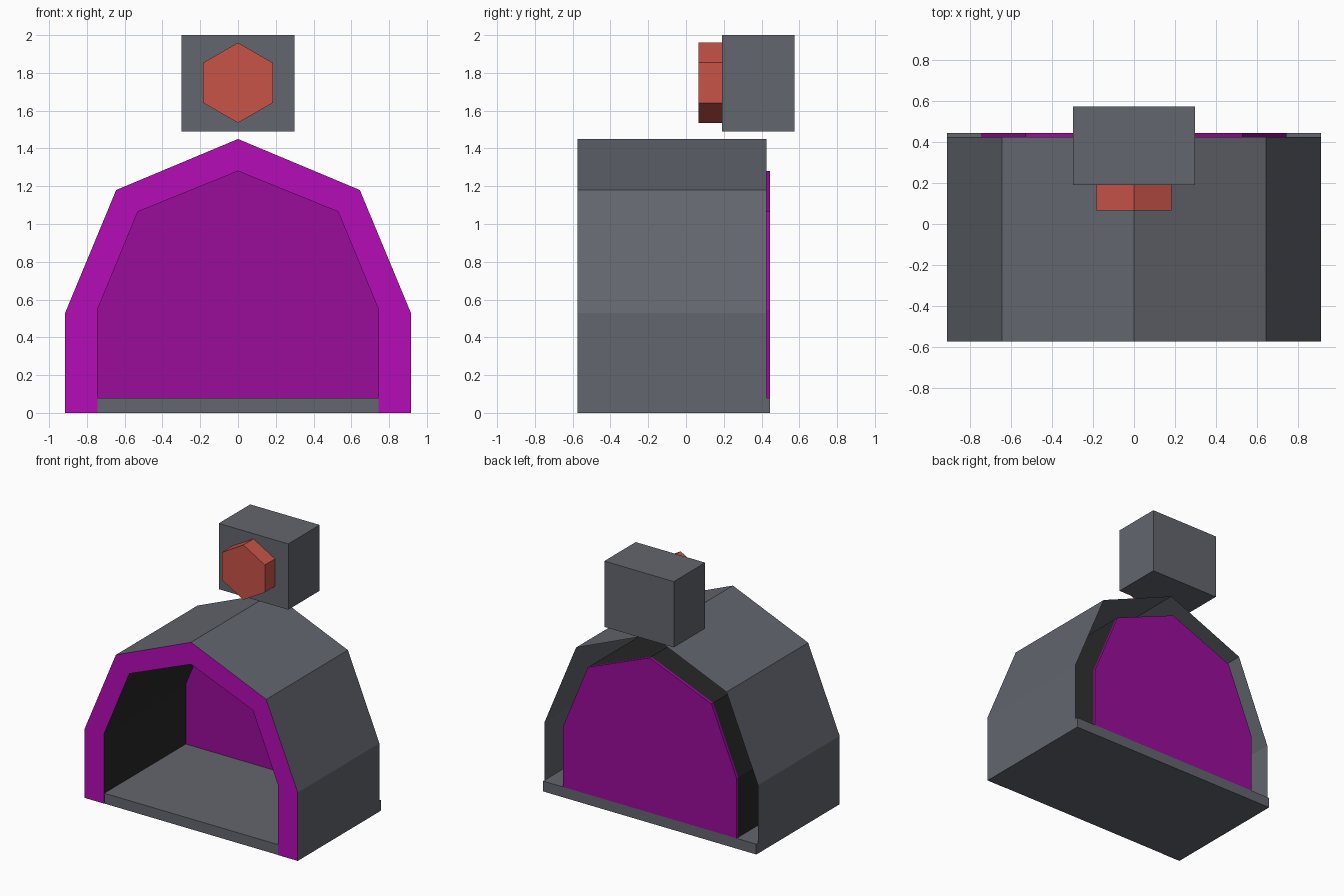
import bpy
import math

if "Cube" in bpy.data.objects:
    bpy.data.objects.remove(bpy.data.objects["Cube"])


def material(name, rgb):
    m = bpy.data.materials.new(name)
    m.diffuse_color = (*rgb, 1)
    m.use_nodes = True
    m.node_tree.nodes["Principled BSDF"].inputs["Base Color"].default_value = m.diffuse_color
    return m


GREY = material("slate grey", (0.123, 0.132, 0.155))
MAGENTA = material("magenta", (0.46, 0.004, 0.47))
PURPLE = material("dark magenta", (0.325, 0.004, 0.33))
BLACK = material("near black", (0.02, 0.02, 0.02))
RED = material("brick red", (0.58, 0.088, 0.066))

FRONT, BACK, END = -0.575, 0.425, 0.445


def make(name, verts, faces, mat):
    me = bpy.data.meshes.new(name)
    me.from_pydata(verts, [], faces)
    me.materials.append(mat)
    ob = bpy.data.objects.new(name, me)
    bpy.context.collection.objects.link(ob)
    return ob


def mirrored(half):
    """Right half of an arch, foot to peak, completed on the left."""
    return half + [(-x, z) for x, z in reversed(half[:-1])]


def box(name, x, y0, y1, z0, z1, mat):
    bpy.ops.mesh.primitive_cube_add(size=1, location=(0, (y0 + y1) / 2, (z0 + z1) / 2))
    ob = bpy.context.object
    ob.name = name
    ob.scale = (2 * x, y1 - y0, z1 - z0)
    ob.data.materials.append(mat)


def strip(name, profile, y0, y1, mat, outward):
    """Open sheet swept along y."""
    n = len(profile)
    verts = [(x, y, z) for y in (y0, y1) for x, z in profile]
    faces = [(i, i + n, i + n + 1, i + 1) for i in range(n - 1)]
    if not outward:
        faces = [f[::-1] for f in faces]
    return make(name, verts, faces, mat)


outer = mirrored([(0.915, 0), (0.915, 0.53), (0.645, 1.18), (0, 1.45)])
inner = mirrored([(0.745, 0), (0.745, 0.545), (0.53, 1.065), (0, 1.28)])
n = len(outer)

# Arched shell: outer skin and inner lining, open between them at the back
strip("outer_shell", outer, FRONT, BACK, GREY, True)
strip("inner_lining", inner, FRONT, BACK, BLACK, False)

# Coloured rim closing the front
make("front_rim",
     [(x, FRONT, z) for x, z in outer + inner],
     [(i, i + 1, i + n + 1, i + n) for i in range(n - 1)], MAGENTA)

# Back wall plate, standing on the floor slab
plate = [(x, max(z, 0.08)) for x, z in inner]
make("back_wall",
     [(x, y, z) for y in (BACK, END) for x, z in plate],
     [tuple(range(n)), tuple(range(2 * n - 1, n - 1, -1))]
     + [(i, i + n, (i + 1) % n + n, (i + 1) % n) for i in range(n)], PURPLE)

# Floor slab
box("floor", 0.914, FRONT + 0.002, END, 0, 0.08, GREY)

# Floating block with a hexagonal knob on its front
box("top_block", 0.298, 0.19, 0.575, 1.49, 2.0, GREY)
bpy.ops.mesh.primitive_cylinder_add(vertices=6, radius=0.2125, depth=0.126,
                                    location=(0, 0.128, 1.7475),
                                    rotation=(math.pi / 2, 0, 0))
knob = bpy.context.object
knob.name = "hex_knob"
knob.data.materials.append(RED)
